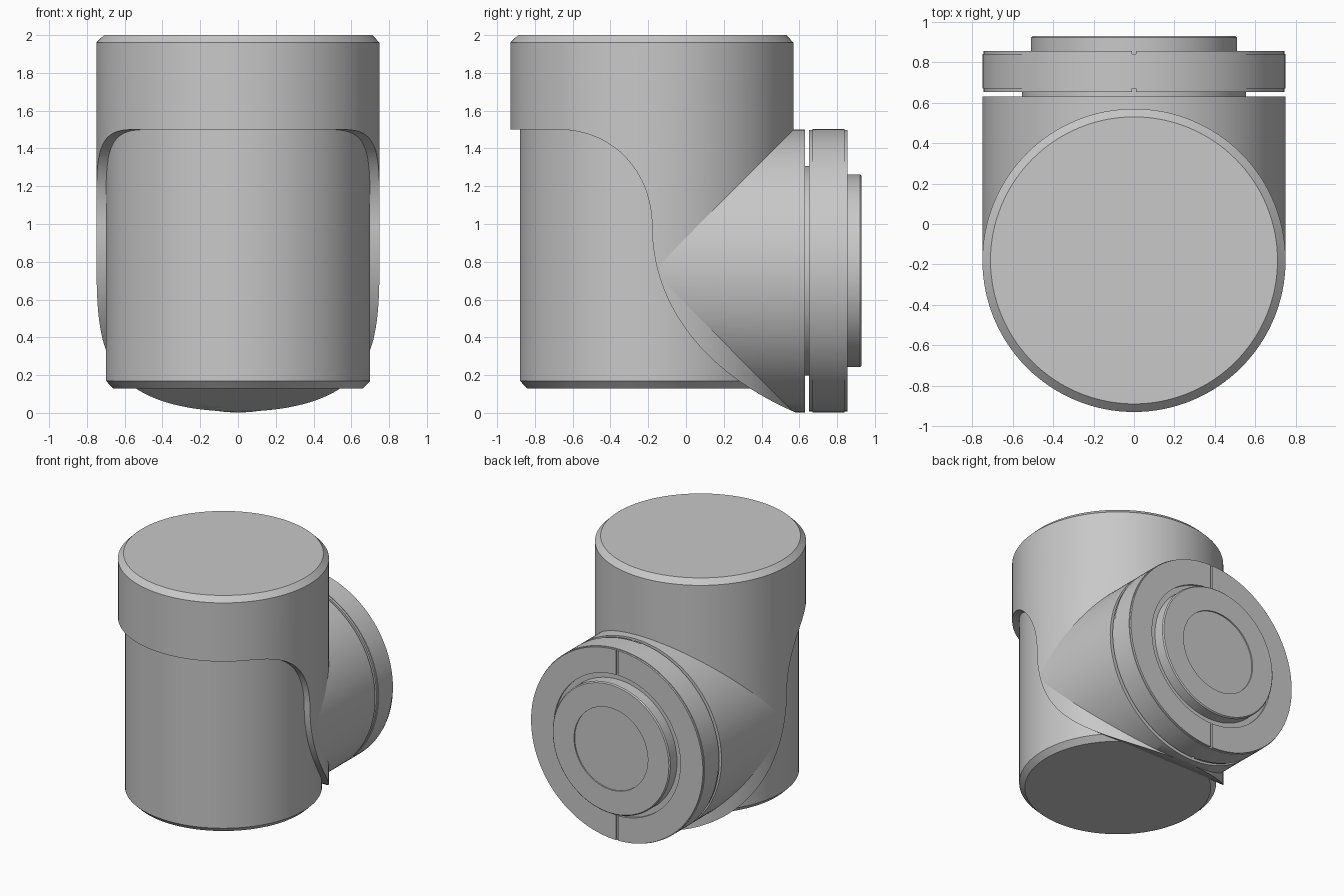
import bpy, bmesh, math
from mathutils import Matrix, Vector
from mathutils.geometry import interpolate_bezier

cube = bpy.data.objects.get("Cube")
if cube:
    bpy.data.objects.remove(cube, do_unlink=True)

BODY_Y = -0.18      # upright cylinder axis
PORT_Z = 0.752      # sideways port axis
SEGMENTS = 128
UPRIGHT = Matrix.Translation((0, BODY_Y, 0))
SIDEWAYS = Matrix.Translation((0, 0, PORT_Z)) @ Matrix.Rotation(-math.pi / 2, 4, 'X')

grey = bpy.data.materials.new("plain grey")
grey.use_nodes = True
grey.diffuse_color = (0.58, 0.58, 0.58, 1)
grey.node_tree.nodes["Principled BSDF"].inputs["Base Color"].default_value = (0.58, 0.58, 0.58, 1)


def finish(name, bm):
    bmesh.ops.recalc_face_normals(bm, faces=bm.faces)
    mesh = bpy.data.meshes.new(name)
    bm.to_mesh(mesh)
    bm.free()
    mesh.materials.append(grey)
    obj = bpy.data.objects.new(name, mesh)
    bpy.context.collection.objects.link(obj)
    return obj


def lathe(name, profile, matrix, closed=False):
    """Revolve (radius, height) points; open profiles are capped at both ends."""
    bm = bmesh.new()
    rings = []
    for r, h in profile:
        angles = [2 * math.pi * i / SEGMENTS for i in range(SEGMENTS)]
        rings.append([bm.verts.new((r * math.cos(a), r * math.sin(a), h)) for a in angles])
    pairs = list(zip(rings, rings[1:]))
    if closed:
        pairs.append((rings[-1], rings[0]))
    else:
        bm.faces.new(rings[0])
        bm.faces.new(rings[-1])
    for a, b in pairs:
        for i in range(SEGMENTS):
            j = (i + 1) % SEGMENTS
            bm.faces.new((a[i], a[j], b[j], b[i]))
    bm.transform(matrix)
    return finish(name, bm)


def activate(obj):
    bpy.ops.object.select_all(action='DESELECT')
    obj.select_set(True)
    bpy.context.view_layer.objects.active = obj


def cut(obj, cutter):
    mod = obj.modifiers.new("cut", 'BOOLEAN')
    mod.operation = 'DIFFERENCE'
    mod.solver = 'EXACT'
    mod.object = cutter
    activate(obj)
    bpy.ops.object.modifier_apply(modifier=mod.name)


# Outer shell: upright sleeve and sideways port
sleeve = lathe("outer_sleeve", [(0.75, -0.05), (0.75, 1.96), (0.71, 2.0)], UPRIGHT)
port = lathe("side_port", [(0.749, BODY_Y), (0.749, 0.63)], SIDEWAYS)

# Sweeping S-shaped opening cut through the shell
upper = [Vector(p) for p in ((-0.68, 1.5), (-0.37, 1.5), (-0.18, 1.26), (-0.18, 0.99))]
lower = [Vector(p) for p in ((-0.18, 0.99), (-0.18, 0.55), (0.12, 0.2), (0.585, 0.0))]
outline = [Vector((-1.2, -0.3)), Vector((-1.2, 1.5))]
outline += interpolate_bezier(*upper, 24)[:-1] + interpolate_bezier(*lower, 28)
outline.append(Vector((0.585, -0.3)))
bm = bmesh.new()
face = bm.faces.new([bm.verts.new((-1, p.x, p.y)) for p in outline])
extruded = bmesh.ops.extrude_face_region(bm, geom=[face])["geom"]
bmesh.ops.translate(bm, vec=(2, 0, 0), verts=[v for v in extruded if isinstance(v, bmesh.types.BMVert)])
opening = finish("opening_cutter", bm)
opening.hide_render = True
for part in (sleeve, port):
    cut(part, opening)
bpy.data.objects.remove(opening, do_unlink=True)

# Inner cylinder with chamfered foot
inner = lathe("inner_cylinder", [(0.66, 0.13), (0.70, 0.17), (0.70, 1.6)], UPRIGHT)

# Neck, flange and end cap on the port
neck = lathe("port_neck", [(0.555, 0.5), (0.555, 0.7)], SIDEWAYS)
flange = lathe("flange", [(0.75, 0.67), (0.75, 0.84)], SIDEWAYS)
cap = lathe("end_cap", [(0.51, 0.8), (0.51, 0.922), (0.502, 0.93), (0.32, 0.93), (0.32, 0.92)], SIDEWAYS)

# Thin flange rings, each split in two by a vertical slot
bm = bmesh.new()
bmesh.ops.create_cube(bm, size=1, matrix=Matrix.Translation((0, 0.75, PORT_Z)) @ Matrix.Diagonal((0.02, 0.5, 2, 1)))
slot = finish("slot_cutter", bm)
slot.hide_render = True
plates = []
for name, y0, y1 in (("inner_flange_ring", 0.652, 0.67), ("outer_flange_ring", 0.84, 0.855)):
    ring = lathe(name, [(0.55, y0), (0.745, y0), (0.745, y1), (0.55, y1)], SIDEWAYS, closed=True)
    cut(ring, slot)
    plates.append(ring)
bpy.data.objects.remove(slot, do_unlink=True)

for part in [sleeve, port, inner, neck, flange, cap] + plates:
    activate(part)
    bpy.ops.object.shade_smooth_by_angle(angle=math.radians(30))
